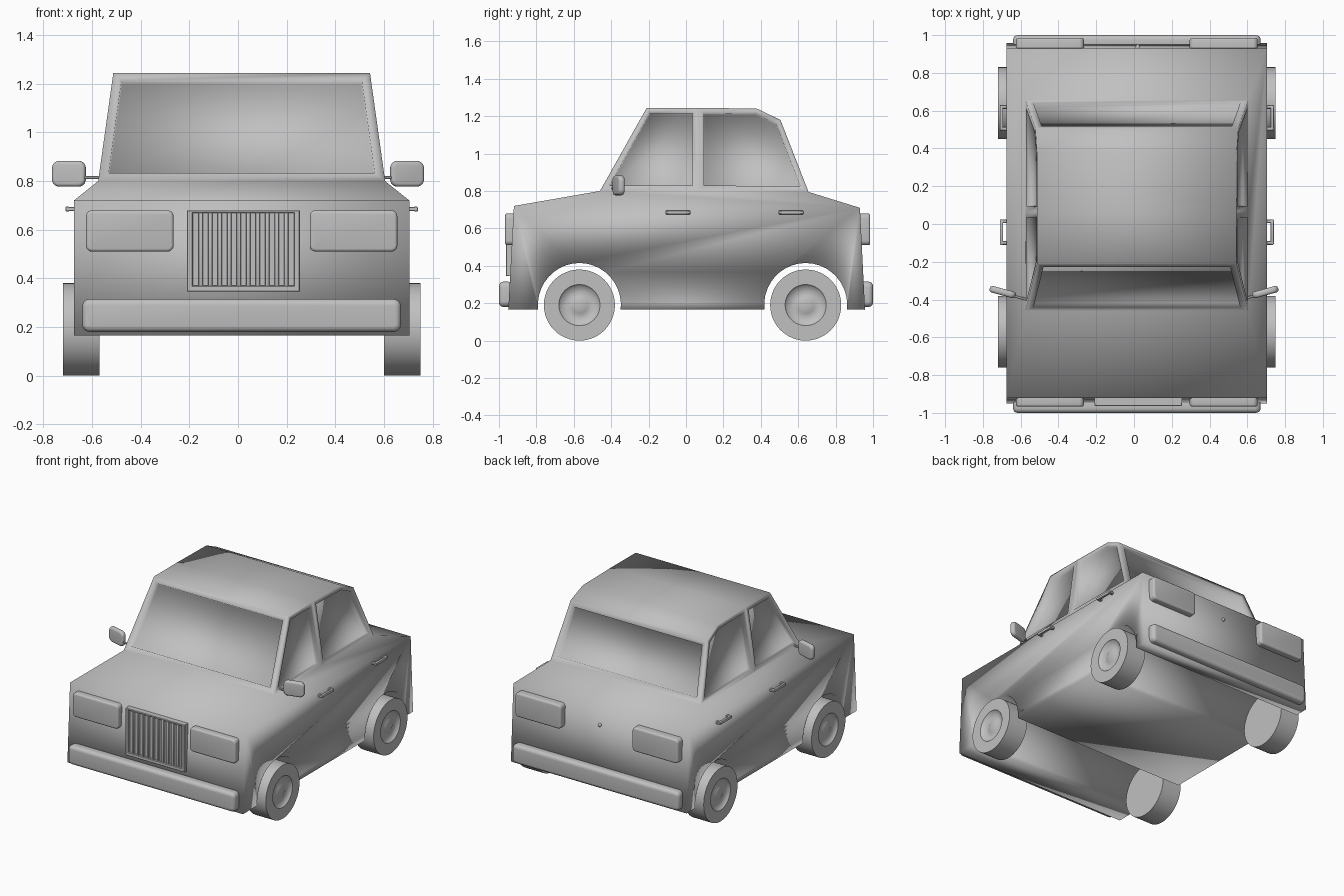
import bpy, bmesh, math
from mathutils import Matrix, Vector

cube = bpy.data.objects.get("Cube")
if cube:
    bpy.data.objects.remove(cube, do_unlink=True)

GREY = (0.53, 0.53, 0.53, 1)
grey = bpy.data.materials.new("mid grey")
grey.use_nodes = True
grey.diffuse_color = GREY
grey.node_tree.nodes["Principled BSDF"].inputs["Base Color"].default_value = GREY

CX = 0.015            # centre line of the car
FRONT_AXLE, REAR_AXLE = -0.57, 0.64
SILL = 0.165


def finish(name, bm, angle=35):
    bmesh.ops.recalc_face_normals(bm, faces=bm.faces)
    mesh = bpy.data.meshes.new(name)
    bm.to_mesh(mesh)
    bm.free()
    mesh.materials.append(grey)
    ob = bpy.data.objects.new(name, mesh)
    bpy.context.collection.objects.link(ob)
    bpy.ops.object.select_all(action='DESELECT')
    ob.select_set(True)
    bpy.context.view_layer.objects.active = ob
    bpy.ops.object.shade_smooth_by_angle(angle=math.radians(angle))
    return ob


def add_box(bm, lo, hi, bevel=0.0, segments=3, corner=0.0, turn=0.0):
    """Box between two corners: rounded outline seen from the front, rounded rims, turned about z."""
    lo, hi = Vector(lo), Vector(hi)
    size, mid = hi - lo, (lo + hi) / 2
    part = bmesh.new()
    bmesh.ops.create_cube(part, size=1)
    bmesh.ops.scale(part, vec=[abs(v) for v in size], verts=part.verts)
    if corner:
        along_y = [e for e in part.edges
                   if abs(e.verts[0].co.y - e.verts[1].co.y) > size.y / 2]
        bmesh.ops.bevel(part, geom=along_y, offset=corner, segments=5,
                        profile=0.5, affect='EDGES')
    if bevel:
        rims = [e for e in part.edges if e.calc_face_angle() > 1]
        bmesh.ops.bevel(part, geom=rims, offset=bevel, segments=segments,
                        profile=0.5, affect='EDGES', clamp_overlap=True)
    part.transform(Matrix.Translation(mid) @ Matrix.Rotation(turn, 4, 'Z'))
    temp = bpy.data.meshes.new("temp")
    part.to_mesh(temp)
    part.free()
    bm.from_mesh(temp)
    bpy.data.meshes.remove(temp)


def box(name, lo, hi, bevel, segments, corner):
    bm = bmesh.new()
    add_box(bm, lo, hi, bevel, segments, corner)
    return finish(name, bm)


def arch(y):
    """Wheel arch outline, from front to back."""
    steps = 20
    for i in range(steps + 1):
        a = math.radians(186 - 192 * i / steps)
        yield y + 0.222 * math.cos(a), 0.19 + 0.225 * math.sin(a)


# Body shell: lower body with through arches, shoulders, hood, trunk and cabin
outline = [(-0.92, 0.72), (-0.95, SILL), *arch(FRONT_AXLE), *arch(REAR_AXLE),
           (0.957, SILL), (0.93, 0.71)]
cabin = dict(A=(-0.46, 0.80), B=(0.065, 0.80), C=(0.655, 0.795), D=(0.505, 1.18),
             E=(0.38, 1.24), F=(0.065, 1.245), G=(-0.21, 1.245))
bm = bmesh.new()
rings, tops, side_windows = [], [], []
for s in (1, -1):
    ring = [bm.verts.new((CX + s * 0.69, y, z)) for y, z in outline]
    top = {k: bm.verts.new((CX + s * (0.59 - 0.14 * (z - 0.8)), y, z))
           for k, (y, z) in cabin.items()}
    bm.faces.new(ring)
    bm.faces.new([ring[0], top["A"], top["B"], top["C"], ring[-1]])
    for keys in ("ABFG", "BCDEF"):
        side_windows.append(bm.faces.new([top[k] for k in keys]))
    top["hood"], top["tail"] = ring[0], ring[-1]
    rings.append(ring)
    tops.append(top)
left, right = rings
for i in range(len(left) - 1):
    bm.faces.new([left[i], left[i + 1], right[i + 1], right[i]])
chain = ["hood", "A", "G", "F", "E", "D", "C", "tail"]
screens = []
for a, b in zip(chain, chain[1:]):
    face = bm.faces.new([tops[0][a], tops[0][b], tops[1][b], tops[1][a]])
    if a + b in ("AG", "DC"):
        screens.append(face)
bmesh.ops.recalc_face_normals(bm, faces=bm.faces)

# Recessed window panes
for faces, frame in ((side_windows, 0.03), (screens, 0.038)):
    bmesh.ops.inset_individual(bm, faces=faces, thickness=frame, use_even_offset=True)
    bmesh.ops.inset_individual(bm, faces=faces, thickness=0.003, depth=-0.025,
                               use_even_offset=True)
finish("body", bm, 180)

# Wheels: lathed tyre with shallow dished rim and hub
wheel_profile = [(0, 0), (0, 0.19), (0.15, 0.19), (0.15, 0.11), (0.138, 0.1),
                 (0.126, 0.062), (0.134, 0.045), (0.139, 0.02), (0.14, 0)]
for side, s in (("left", 1), ("right", -1)):
    for end, y in (("front", FRONT_AXLE), ("rear", REAR_AXLE)):
        bm = bmesh.new()
        pts = [bm.verts.new((CX + s * (0.585 + x), y, 0.19 + r)) for x, r in wheel_profile]
        edges = [bm.edges.new(p) for p in zip(pts, pts[1:])]
        bmesh.ops.spin(bm, geom=pts + edges, cent=(CX, y, 0.19), axis=(1, 0, 0),
                       angle=math.tau, steps=48, use_merge=True)
        bmesh.ops.remove_doubles(bm, verts=bm.verts, dist=0.0001)
        finish(f"{end}_{side}_wheel", bm, 45)

# Lamps
for side, s in (("left", 1), ("right", -1)):
    x0, x1 = sorted((CX + s * 0.28, CX + s * 0.64))
    box(f"{side}_headlight", (x0, -0.967, 0.51), (x1, -0.90, 0.68), 0.012, 3, 0.025)
    box(f"{side}_tail_light", (x0, 0.90, 0.51), (x1, 0.985, 0.68), 0.012, 3, 0.025)

# Bumpers
for end, s in (("front", -1), ("rear", 1)):
    y0, y1 = sorted((s * 0.925, s * 1.0))
    box(f"{end}_bumper", (CX - 0.655, y0, 0.18), (CX + 0.655, y1, 0.315), 0.024, 4, 0.03)

# Grille: back plate, frame and upright bars
bm = bmesh.new()
gx, half, low, high = 0.022, 0.232, 0.345, 0.68
add_box(bm, (gx - half, -0.948, low), (gx + half, -0.90, high))
for z0, z1 in ((low, low + 0.025), (high - 0.012, high)):
    add_box(bm, (gx - half, -0.963, z0), (gx + half, -0.92, z1), 0.003, 1)
for s in (-1, 1):
    x = gx + s * (half - 0.012)
    add_box(bm, (x - 0.012, -0.963, low), (x + 0.012, -0.92, high), 0.003, 1)
slots = 11
pitch = (2 * half - 0.034) / slots
for i in range(1, slots):
    x = gx + (i - slots / 2) * pitch
    add_box(bm, (x - 0.009, -0.962, low + 0.01), (x + 0.009, -0.92, high - 0.005), 0.006, 2)
finish("grille", bm)

# Trunk lock
bm = bmesh.new()
bmesh.ops.create_uvsphere(bm, u_segments=16, v_segments=10, radius=0.012,
                          matrix=Matrix.Translation((0.02, 0.938, 0.6)))
finish("trunk_lock", bm)

# Door handles: a grip on two posts
for side, s in (("left", 1), ("right", -1)):
    for end, y in (("front", -0.11), ("rear", 0.495)):
        bm = bmesh.new()
        x = [CX + s * v for v in (0.68, 0.708, 0.725)]
        inner, outer = sorted(x[1:])
        add_box(bm, (inner, y, 0.675), (outer, y + 0.135, 0.695), 0.005, 2)
        inner, outer = sorted((x[0], x[2]))
        for p in (y, y + 0.115):
            add_box(bm, (inner, p, 0.676), (outer, p + 0.02, 0.694), 0.003, 1)
        finish(f"{end}_{side}_door_handle", bm)

# Door mirrors: rounded housing on a thin arm, swept back
for side, s in (("left", 1), ("right", -1)):
    bm = bmesh.new()
    mx = s * 0.695
    add_box(bm, (mx - 0.071, -0.378, 0.777), (mx + 0.071, -0.343, 0.883), 0.014, 4,
            corner=0.03, turn=s * 0.27)
    add_box(bm, (s * 0.604 - 0.045, -0.397, 0.808), (s * 0.604 + 0.045, -0.383, 0.82),
            0.003, 1, turn=s * 0.27)
    finish(f"{side}_mirror", bm)
